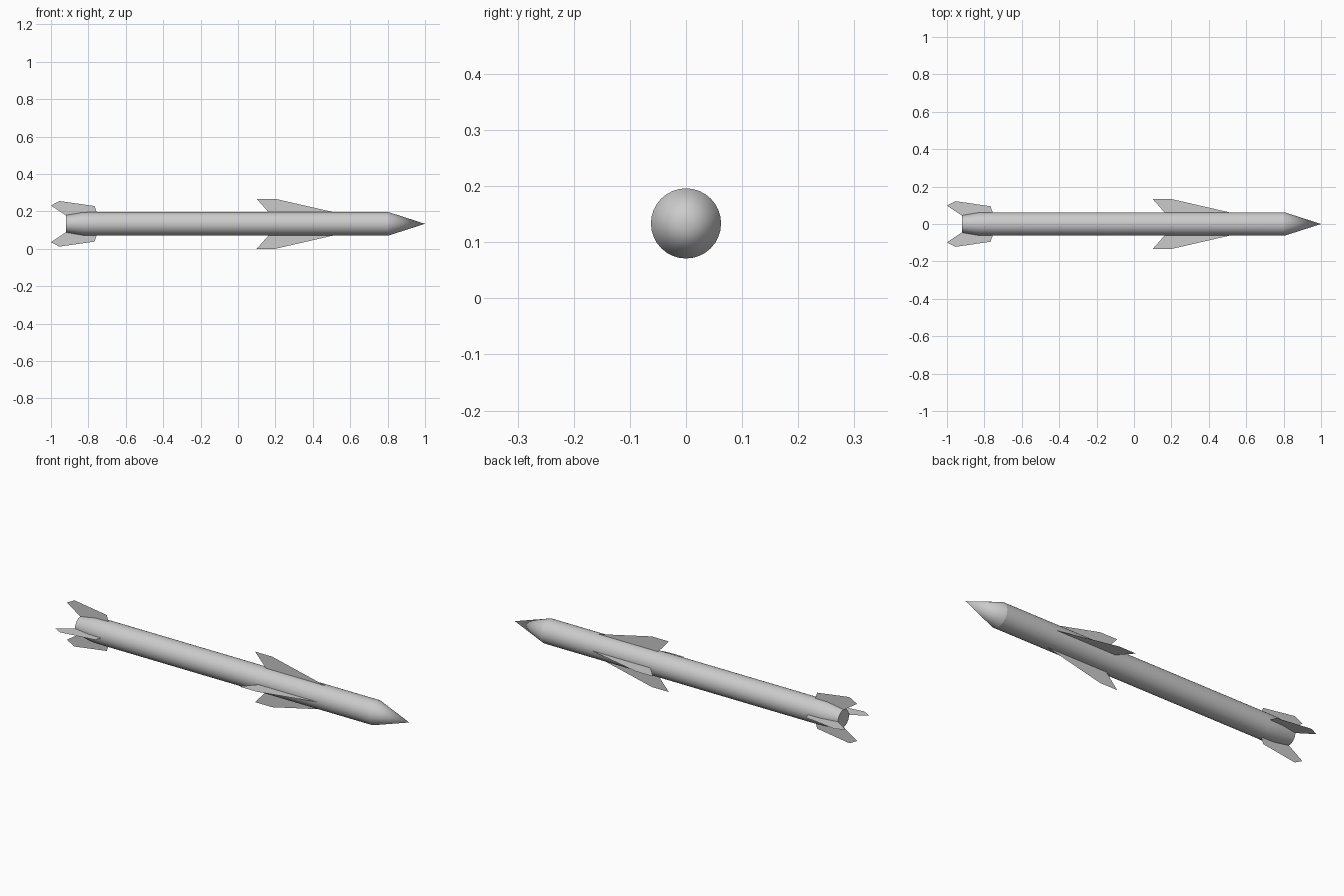
import bpy, bmesh
from math import sin, cos, pi, radians

if "Cube" in bpy.data.objects:
    bpy.data.objects.remove(bpy.data.objects["Cube"])

AXIS_Z = 0.1335   # height of the body axis
SIDES = 32


def add_object(name, bm, smooth=False):
    mesh = bpy.data.meshes.new(name)
    bm.to_mesh(mesh)
    bm.free()
    ob = bpy.data.objects.new(name, mesh)
    ob.location.z = AXIS_Z
    bpy.context.collection.objects.link(ob)
    if smooth:
        bpy.ops.object.select_all(action='DESELECT')
        ob.select_set(True)
        bpy.context.view_layer.objects.active = ob
        bpy.ops.object.shade_smooth_by_angle(angle=radians(15))
    return ob


def lathe_x(name, profile, tip_x):
    """Revolve (x, radius) points about the x axis, cap the rear, close to a tip."""
    bm = bmesh.new()
    rings = [[bm.verts.new((x, r * cos(2 * pi * i / SIDES), r * sin(2 * pi * i / SIDES)))
              for i in range(SIDES)] for x, r in profile]
    tip = bm.verts.new((tip_x, 0, 0))
    for i in range(SIDES):
        j = (i + 1) % SIDES
        for a, b in zip(rings, rings[1:]):
            bm.faces.new((a[i], a[j], b[j], b[i]))
        bm.faces.new((rings[-1][i], rings[-1][j], tip))
    bm.faces.new(rings[0])
    bmesh.ops.recalc_face_normals(bm, faces=bm.faces)
    return add_object(name, bm, smooth=True)


def fin_set(name, outline):
    """Four thin sheet fins in a cross; outline is (x, radius)."""
    for k, side in enumerate(("left", "top", "right", "bottom")):
        a = k * pi / 2
        bm = bmesh.new()
        bm.faces.new([bm.verts.new((x, r * cos(a), r * sin(a))) for x, r in outline])
        add_object(f"{name}_{side}", bm)


# Body tube with a tapered tail and pointed nose
lathe_x("body", [(-0.92, 0.046), (-0.83, 0.0615), (-0.76, 0.0625), (0.805, 0.0625)], 1.0)

# Swept mid-body wings
fin_set("wing", [(0.165, 0.06), (0.10, 0.1335), (0.20, 0.1335), (0.51, 0.0625), (0.51, 0.06)])

# Swept tail fins overhanging the rear
fin_set("tail_fin", [(-0.92, 0.045), (-1.0, 0.098), (-0.955, 0.122), (-0.767, 0.095),
                     (-0.755, 0.06), (-0.83, 0.06)])
